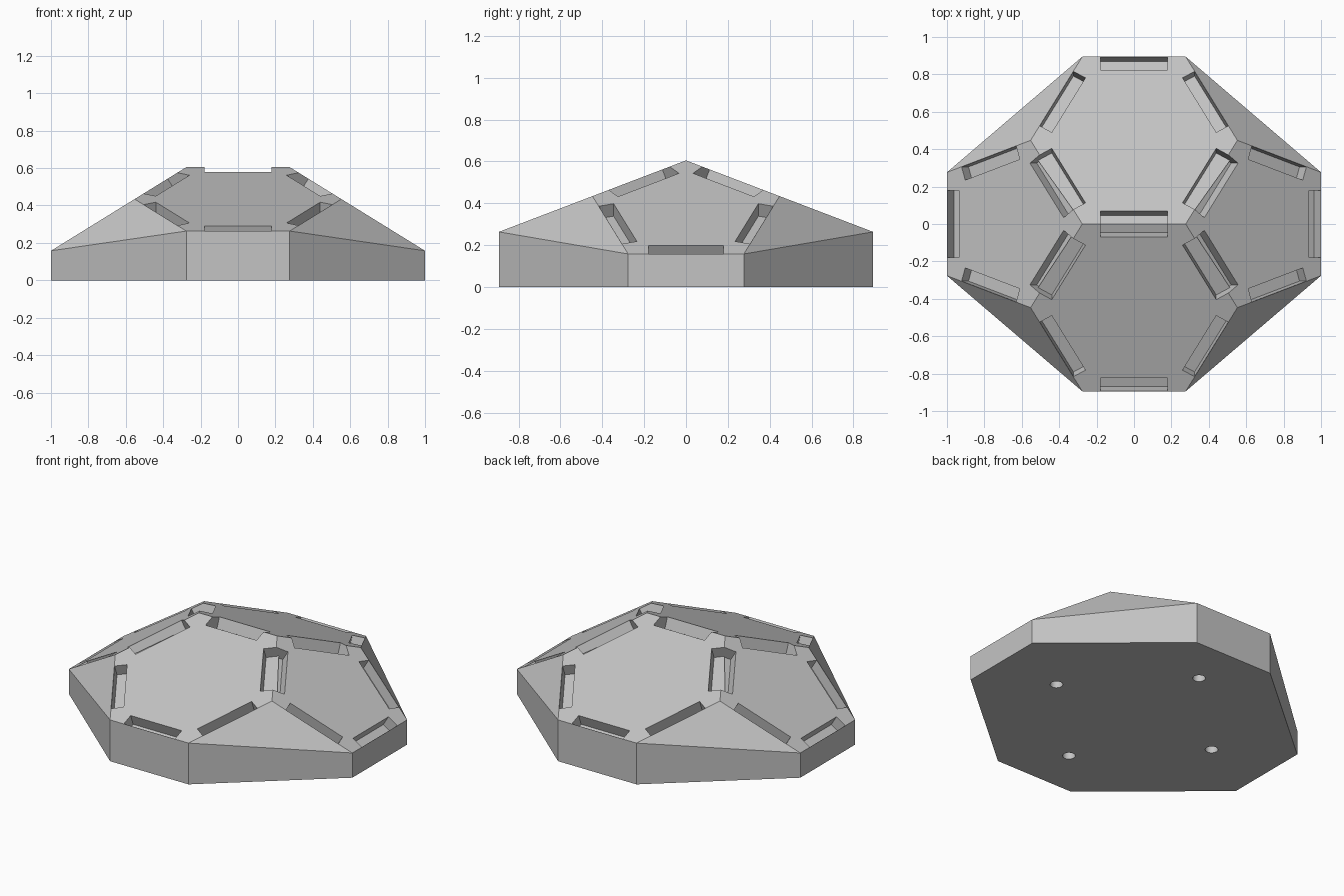
import bpy, bmesh, math
from mathutils import Vector, Matrix

cube = bpy.data.objects.get("Cube")
if cube:
    bpy.data.objects.remove(cube, do_unlink=True)

PHI = (1 + math.sqrt(5)) / 2
A = 2 / (PHI + 2)          # panel edge length, giving a total width of 2
TOP = 0.605                # ridge height
SLOT_HALF, SLOT_WIDTH, SLOT_DEPTH = 0.18, 0.075, 0.07

grey = bpy.data.materials.new("plain_grey")
grey.use_nodes = True
grey.diffuse_color = (0.55, 0.55, 0.55, 1)
grey.node_tree.nodes["Principled BSDF"].inputs["Base Color"].default_value = grey.diffuse_color


def make_object(name, bm):
    bmesh.ops.recalc_face_normals(bm, faces=bm.faces)
    mesh = bpy.data.meshes.new(name)
    bm.to_mesh(mesh)
    bm.free()
    mesh.materials.append(grey)
    obj = bpy.data.objects.new(name, mesh)
    bpy.context.collection.objects.link(obj)
    return obj


# Key corners of the domed cap, mirrored by sign
def ridge(sx):
    return Vector((sx * A / 2, 0, TOP))


def shoulder(sx, sy):
    return Vector((sx * A, sy * A * PHI / 2, TOP - A / PHI / 2))


def front_rim(sx, sy):
    return Vector((sx * A / 2, sy * A * PHI, TOP - A / PHI))


def side_rim(sx, sy):
    return Vector((sx, sy * A / 2, TOP - A * PHI / 2))


hexagons = [[ridge(-1), ridge(1), shoulder(1, s), front_rim(1, s),
             front_rim(-1, s), shoulder(-1, s)] for s in (-1, 1)]
pentagons = [[ridge(s), shoulder(s, -1), side_rim(s, -1),
              side_rim(s, 1), shoulder(s, 1)] for s in (-1, 1)]
panels = hexagons + pentagons

# Body: convex hull of the cap corners and their footprint
bm = bmesh.new()
corners = {tuple(round(c, 5) for c in p): p for panel in panels for p in panel}
rim = [f(sx, sy) for f in (front_rim, side_rim) for sx in (-1, 1) for sy in (-1, 1)]
for p in list(corners.values()) + [Vector((p.x, p.y, 0)) for p in rim]:
    bm.verts.new(p)
bmesh.ops.convex_hull(bm, input=bm.verts)
bmesh.ops.dissolve_limit(bm, angle_limit=math.radians(1), verts=bm.verts, edges=bm.edges)
body = make_object("faceted_base", bm)


def cut(cutter):
    cutter.hide_render = True
    mod = body.modifiers.new(cutter.name, 'BOOLEAN')
    mod.operation = 'DIFFERENCE'
    mod.solver = 'EXACT'
    mod.object = cutter
    bpy.context.view_layer.objects.active = body
    bpy.ops.object.modifier_apply(modifier=mod.name)
    bpy.data.objects.remove(cutter, do_unlink=True)


def shared(mid):
    hits = sum((mid - (p[i - 1] + p[i]) / 2).length < 0.001
               for p in panels for i in range(len(p)))
    return hits > 1


# Slots: one box along each panel edge, square to the panel
for panel in panels:
    centre = sum(panel, Vector()) / len(panel)
    normal = (panel[1] - panel[0]).cross(panel[2] - panel[0]).normalized()
    if normal.z < 0:
        normal = -normal
    bm = bmesh.new()
    for i in range(len(panel)):
        mid = (panel[i - 1] + panel[i]) / 2
        along = (panel[i] - panel[i - 1]).normalized()
        inward = (centre - mid).normalized()
        start = -0.01 if shared(mid) else 0.001
        lift = 0.05
        size = (2 * SLOT_HALF, SLOT_WIDTH - start, SLOT_DEPTH + lift)
        pos = mid + inward * (SLOT_WIDTH + start) / 2 + normal * (lift - SLOT_DEPTH) / 2
        axes = Matrix((along, inward, normal)).transposed().to_4x4()
        bmesh.ops.create_cube(bm, size=1, matrix=Matrix.Translation(pos) @ axes
                              @ Matrix.Diagonal((*size, 1)))
    cut(make_object("slot_cutter", bm))

# Four round holes in the underside
bm = bmesh.new()
for i in range(4):
    angle = i * math.pi / 2
    pos = Vector((math.cos(angle), math.sin(angle), 0)) * 0.585
    bmesh.ops.create_cone(bm, cap_ends=True, segments=32, radius1=0.037, radius2=0.037,
                          depth=0.2, matrix=Matrix.Translation(pos))
cut(make_object("hole_cutter", bm))

# Smooth hole walls, crisp facets elsewhere
bpy.ops.object.select_all(action='DESELECT')
body.select_set(True)
bpy.context.view_layer.objects.active = body
bpy.ops.object.shade_smooth_by_angle(angle=math.radians(15))
